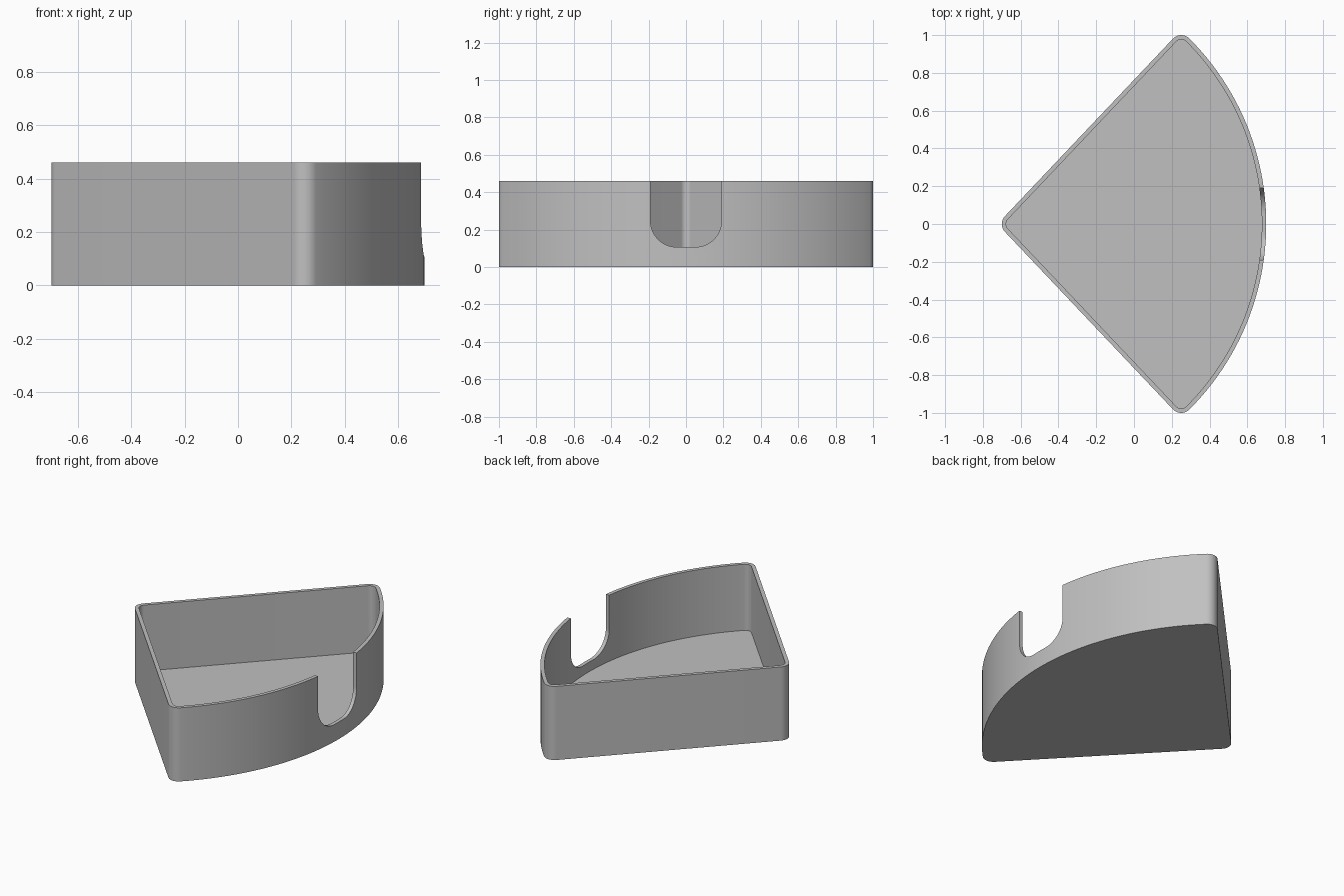
import bpy
import bmesh
from math import atan2, cos, sin, pi, hypot

if "Cube" in bpy.data.objects:
    bpy.data.objects.remove(bpy.data.objects["Cube"], do_unlink=True)

HEIGHT, FLOOR, WALL = 0.46, 0.047, 0.023
CORNER = 0.06                        # outer corner radius
APEX_X, TIP_X, TIP_Y = -0.64, 0.25, 0.94   # corner circle centres
FRONT_X = 0.70                       # outermost point of the curved wall

# centre and radius of the curved wall, tangent to the tip corners
reach = FRONT_X - CORNER
ARC_X = (reach**2 - TIP_X**2 - TIP_Y**2) / (2 * (reach - TIP_X))
ARC_R = FRONT_X - ARC_X

grey = bpy.data.materials.new("plain grey")
grey.use_nodes = True
grey.diffuse_color = (0.53, 0.53, 0.53, 1)
grey.node_tree.nodes["Principled BSDF"].inputs["Base Color"].default_value = grey.diffuse_color


def arc(cx, cy, r, start, end, steps):
    angles = [start + (end - start) * i / steps for i in range(steps + 1)]
    return [(cx + r * cos(a), cy + r * sin(a)) for a in angles]


def sector(inset):
    """Rounded sector outline, moved inwards by inset."""
    r = CORNER - inset
    side = atan2(TIP_Y, TIP_X - APEX_X) + pi / 2
    tip = atan2(TIP_Y, TIP_X - ARC_X)
    return (arc(APEX_X, 0, r, 2 * pi - side, side, 12)
            + arc(TIP_X, TIP_Y, r, side, tip, 12)
            + arc(ARC_X, 0, ARC_R - inset, tip, -tip, 48)[1:-1]
            + arc(TIP_X, -TIP_Y, r, -tip, -side, 12))


def make_object(name, rings):
    """Skin a stack of equal point rings and cap both ends."""
    bm = bmesh.new()
    loops = [[bm.verts.new(p) for p in ring] for ring in rings]
    for low, high in zip(loops, loops[1:]):
        for i in range(len(low)):
            bm.faces.new((low[i - 1], low[i], high[i], high[i - 1]))
    bm.faces.new(loops[0])
    bm.faces.new(loops[-1])
    bmesh.ops.recalc_face_normals(bm, faces=bm.faces)
    mesh = bpy.data.meshes.new(name)
    bm.to_mesh(mesh)
    bm.free()
    mesh.materials.append(grey)
    obj = bpy.data.objects.new(name, mesh)
    bpy.context.collection.objects.link(obj)
    return obj


# Tray: outer wall, rim, inner wall and floor
tray = make_object("sector_tray", [
    [(x, y, z) for x, y in sector(inset)]
    for inset, z in ((0, 0), (0, HEIGHT), (WALL, HEIGHT), (WALL, FLOOR))])

# Finger notch through the curved wall
half, low, radius = 0.19, 0.107, 0.14
outline = ([(-half, 0.6)]
           + arc(radius - half, low + radius, radius, pi, 1.5 * pi, 14)
           + arc(half - radius, low + radius, radius, 1.5 * pi, 2 * pi, 14)
           + [(half, 0.6)])
cutter = make_object("notch_cutter", [[(x, y, z) for y, z in outline] for x in (0.45, 0.9)])
cutter.hide_render = True

cut = tray.modifiers.new("finger_notch", "BOOLEAN")
cut.operation = "DIFFERENCE"
cut.solver = "EXACT"
cut.object = cutter
bpy.ops.object.select_all(action="DESELECT")
bpy.context.view_layer.objects.active = tray
tray.select_set(True)
bpy.ops.object.modifier_apply(modifier=cut.name)
bpy.data.objects.remove(cutter, do_unlink=True)

bpy.ops.object.shade_smooth_by_angle(angle=pi / 6)
